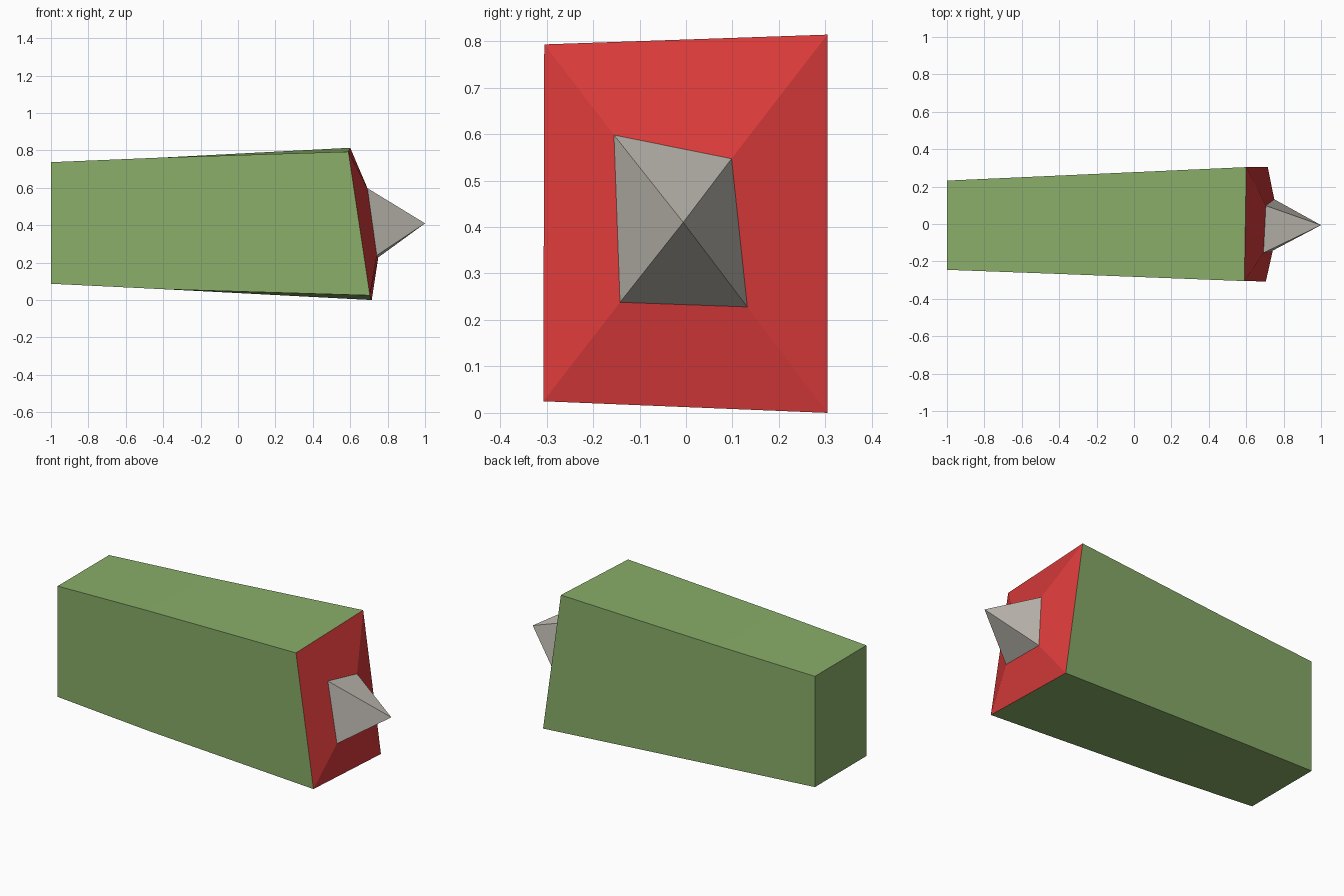
import bpy, bmesh

if "Cube" in bpy.data.objects:
    bpy.data.objects.remove(bpy.data.objects["Cube"])

def material(name, rgb):
    m = bpy.data.materials.new(name)
    m.diffuse_color = (*rgb, 1)
    m.use_nodes = True
    m.node_tree.nodes["Principled BSDF"].inputs["Base Color"].default_value = m.diffuse_color
    return m

GREEN = material("leaf green", (0.25, 0.42, 0.14))
RED = material("red", (0.69, 0.042, 0.042))
GREY = material("warm grey", (0.54, 0.51, 0.46))

def loft(name, rings, mat, cap_start=False, tip=None):
    """Skin four-sided rings, optionally capping the start or ending in a tip."""
    bm = bmesh.new()
    loops = [[bm.verts.new(p) for p in ring] for ring in rings]
    for a, b in zip(loops, loops[1:]):
        for i in range(4):
            j = (i + 1) % 4
            bm.faces.new((a[i], a[j], b[j], b[i]))
    if cap_start:
        bm.faces.new(loops[0][::-1])
    if tip:
        t = bm.verts.new(tip)
        for i in range(4):
            bm.faces.new((loops[-1][i], loops[-1][(i + 1) % 4], t))
    me = bpy.data.meshes.new(name)
    bm.to_mesh(me)
    bm.free()
    me.materials.append(mat)
    ob = bpy.data.objects.new(name, me)
    bpy.context.collection.objects.link(ob)
    return ob

def rect(x, y0, y1, z0, z1):
    return [(x, y0, z0), (x, y1, z0), (x, y1, z1), (x, y0, z1)]

# Rings from the back end to the slanted, slightly twisted front
back = rect(-1.0, -0.245, 0.232, 0.087, 0.737)
middle = rect(-0.4, -0.267, 0.259, 0.058, 0.762)
front = [(0.705, -0.307, 0.025), (0.715, 0.305, 0.0),
         (0.60, 0.304, 0.814), (0.59, -0.305, 0.793)]
collar = [(0.742, -0.142, 0.238), (0.75, 0.132, 0.228),
          (0.705, 0.098, 0.547), (0.692, -0.155, 0.598)]

# Green tapered body, red bevelled face and grey point
loft("body", [back, middle, front], GREEN, cap_start=True)
loft("front_face", [front, collar], RED)
loft("point", [collar], GREY, tip=(1.0, -0.006, 0.41))
